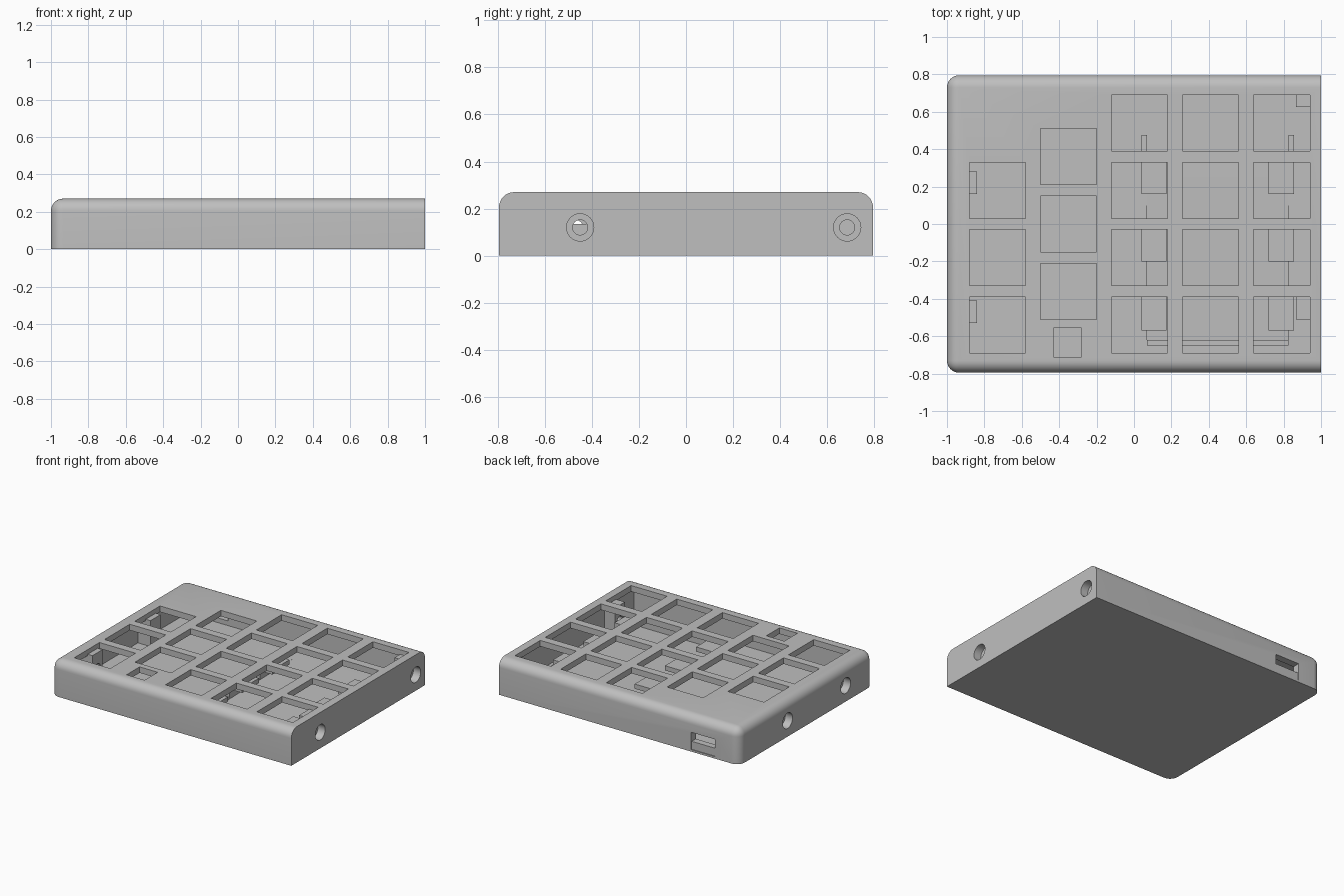
import bpy, bmesh, math
from mathutils import Matrix

if "Cube" in bpy.data.objects:
    bpy.data.objects.remove(bpy.data.objects["Cube"])

grey = bpy.data.materials.new("case_grey")
grey.diffuse_color = (0.52, 0.52, 0.52, 1)
grey.use_nodes = True
grey.node_tree.nodes["Principled BSDF"].inputs["Base Color"].default_value = grey.diffuse_color


def add_box(bm, x0, x1, y0, y1, z0, z1):
    m = Matrix.Translation(((x0 + x1) / 2, (y0 + y1) / 2, (z0 + z1) / 2))
    m = m @ Matrix.Diagonal((x1 - x0, y1 - y0, z1 - z0, 1))
    return bmesh.ops.create_cube(bm, size=1, matrix=m)


def add_rod(bm, x0, x1, y, z, r):
    m = Matrix.Translation(((x0 + x1) / 2, y, z)) @ Matrix.Rotation(math.pi / 2, 4, 'Y')
    bmesh.ops.create_cone(bm, cap_ends=True, segments=32, radius1=r, radius2=r,
                          depth=abs(x1 - x0), matrix=m)


def make(name, bm):
    me = bpy.data.meshes.new(name)
    bm.to_mesh(me)
    bm.free()
    ob = bpy.data.objects.new(name, me)
    me.materials.append(grey)
    bpy.context.collection.objects.link(ob)
    return ob


def boxes(name, items):
    bm = bmesh.new()
    for b in items:
        add_box(bm, *b)
    return make(name, bm)


def boolean(ob, cutter, op='DIFFERENCE'):
    mod = ob.modifiers.new("cut", 'BOOLEAN')
    mod.object, mod.operation, mod.solver = cutter, op, 'EXACT'
    bpy.context.view_layer.objects.active = ob
    bpy.ops.object.modifier_apply(modifier=mod.name)
    bpy.data.objects.remove(cutter)


L, W, H, R = 1.0, 0.795, 0.27, 0.065
FLOOR, PLATE, KEY = 0.04, 0.225, 0.3

# Outer shell: rounded on the top and the left end, square on the right end
bm = bmesh.new()
add_box(bm, -L, L, -W, W, 0, H)


def rounded(e):
    a, b = (v.co for v in e.verts)
    top = a.z > 0.1 and b.z > 0.1
    left = a.x < 0 and b.x < 0
    return (top and not (a.x > 0 and b.x > 0)) or (left and abs(a.z - b.z) > 0.1)


bmesh.ops.bevel(bm, geom=[e for e in bm.edges if rounded(e)], offset=R,
                segments=8, profile=0.5, affect='EDGES')
case = make("case", bm)

# Hollow interior
boolean(case, boxes("cavity", [(-0.945, 0.95, -0.74, 0.74, FLOOR, PLATE)]))

# Key openings: (left edge, lower edges)
rows = (-0.69, -0.33, 0.03, 0.39)
columns = [(-0.88, rows[:3]), (-0.5, (-0.51, -0.15, 0.21)),
           (-0.12, rows), (0.26, rows), (0.64, rows)]
holes = [(x, x + KEY, y, y + KEY, 0.2, 0.4) for x, ys in columns for y in ys]
holes.append((-0.43, -0.28, -0.71, -0.555, 0.2, 0.4))
boolean(case, boxes("key_openings", holes))

# Screw bosses on both ends
bosses = [(-0.96, -0.84, y - 0.06, y + 0.06, 0.03, 0.235) for y in (-0.47, 0.22)]
bosses += [(0.865, 0.97, y - 0.06, y + 0.06, 0.03, 0.235) for y in (-0.45, 0.685)]
for b in bosses:
    boolean(case, boxes("boss", [b]), 'UNION')

# Counterbored screw holes
for side, ys in ((-1, (-0.47, 0.22)), (1, (-0.45, 0.685))):
    for r, inner in ((0.058, 0.94), (0.032, 0.8)):
        bm = bmesh.new()
        for y in ys:
            add_rod(bm, side * inner, side * 1.05, y, 0.12, r)
        boolean(case, make("screw_holes", bm))

# Cable port in the back wall with a shallow recess beneath
boolean(case, boxes("port", [(-0.8, -0.6, 0.7, 0.9, 0.075, 0.145)]))
boolean(case, boxes("port_recess", [(-0.8, -0.6, 0.789, 0.9, 0.015, 0.1)]))

# Sloping battery bed in the floor, running out flush at the back
bm = bmesh.new()
for v in add_box(bm, 0.07, 0.825, -0.62, 0.58, 0.02, 0.06)["verts"]:
    if v.co.z < 0.03 and v.co.y > 0:
        v.co.z = FLOOR
boolean(case, make("battery_bed", bm))

bpy.ops.object.select_all(action='DESELECT')
case.select_set(True)
bpy.context.view_layer.objects.active = case
bpy.ops.object.shade_smooth_by_angle(angle=math.radians(30))

# Battery stop and the mirrored rows of clips
boxes("battery_stop", [(0.07, 0.825, -0.65, -0.62, 0.03, 0.1)])
MID = 0.4475
for name, s in (("left_clips", -1), ("right_clips", 1)):
    parts = []
    for y0, y1, post_end in ((-0.57, -0.37, -0.37), (-0.2, 0.0, 0.0), (0.16, 0.36, 0.475)):
        for far, near, ya, yb, z0, z1 in ((0.4075, 0.3775, y0, post_end, 0.03, 0.1),
                                          (0.4075, 0.2725, y0, y1, 0.1, 0.135)):
            xs = sorted((MID + s * far, MID + s * near))
            parts.append((xs[0], xs[1], ya, yb, z0, z1))
    boxes(name, parts)
